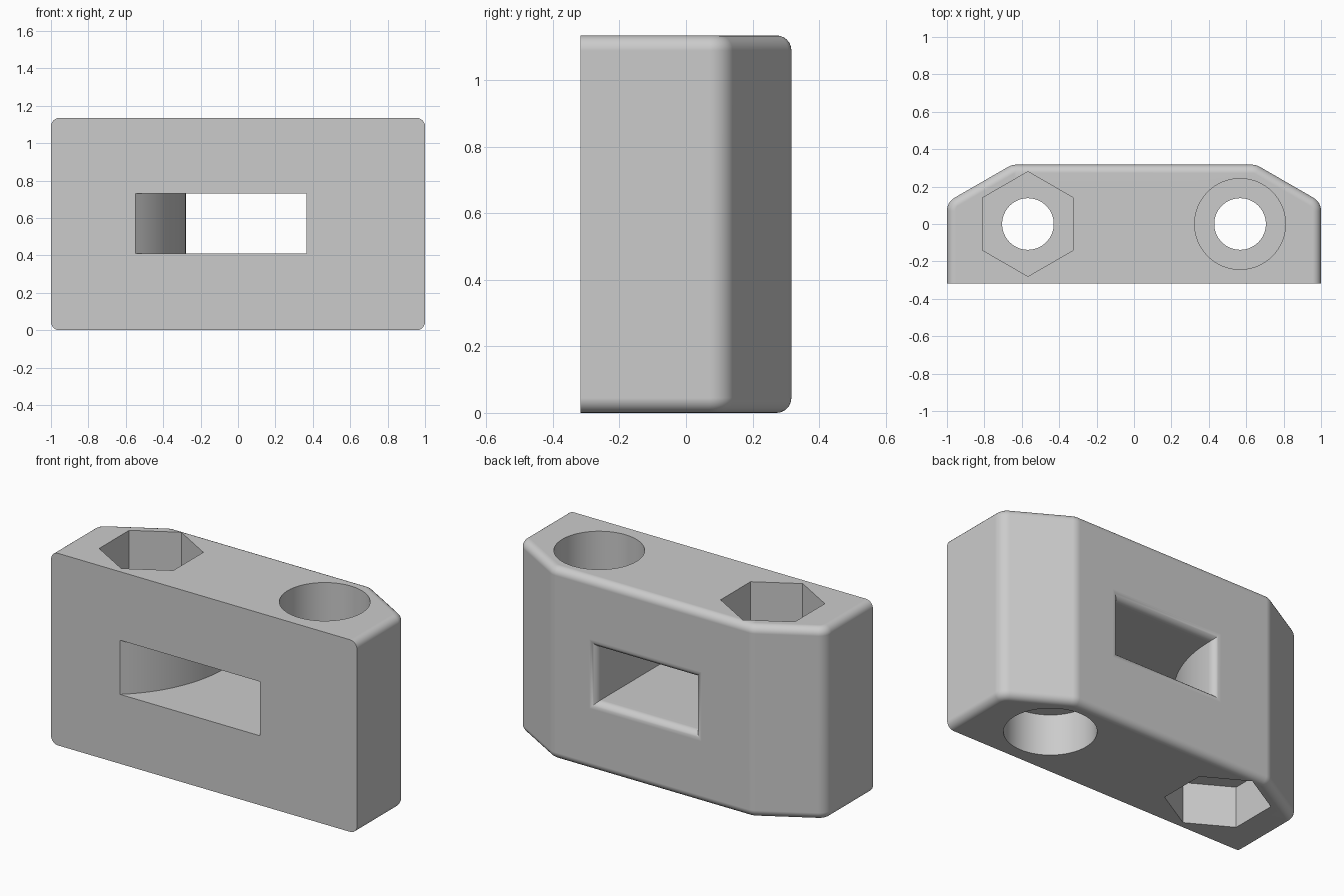
import bpy, bmesh, math
from mathutils import Vector

if "Cube" in bpy.data.objects:
    bpy.data.objects.remove(bpy.data.objects["Cube"])

HEIGHT, HALF_DEPTH, FILLET = 1.135, 0.317, 0.045
BOLT_X, BORE_R, SOCKET_R, SOCKET_DEPTH = 0.567, 0.138, 0.243, 0.24

grey = bpy.data.materials.new("plain_grey")
grey.use_nodes = True
colour = (0.6, 0.6, 0.6, 1)
grey.diffuse_color = colour
grey.node_tree.nodes["Principled BSDF"].inputs["Base Color"].default_value = colour


def make_object(name, bm):
    bmesh.ops.recalc_face_normals(bm, faces=bm.faces)
    mesh = bpy.data.meshes.new(name)
    bm.to_mesh(mesh)
    bm.free()
    mesh.materials.append(grey)
    obj = bpy.data.objects.new(name, mesh)
    bpy.context.collection.objects.link(obj)
    return obj


def rounded_corner(before, corner, after, radius, steps=6):
    """Points of an arc that rounds a corner of a plan outline."""
    a, b = (before - corner).normalized(), (after - corner).normalized()
    half = a.angle(b) / 2
    centre = corner + (a + b).normalized() * radius / math.sin(half)
    start = corner + a * radius / math.tan(half) - centre
    end = corner + b * radius / math.tan(half) - centre
    turn = math.pi - 2 * half
    points = []
    for i in range(steps + 1):
        t = i / steps
        points.append(centre + (start * math.sin((1 - t) * turn)
                                + end * math.sin(t * turn)) / math.sin(turn))
    return points


def prism(name, x, radius, sides, z0, z1):
    """Upright cutter; a six-sided one has its points towards front and back."""
    bm = bmesh.new()
    ring = [bm.verts.new((x + radius * math.sin(2 * math.pi * i / sides),
                          radius * math.cos(2 * math.pi * i / sides), z0))
            for i in range(sides)]
    face = bm.faces.new(ring)
    top = bmesh.ops.extrude_face_region(bm, geom=[face])["geom"]
    bmesh.ops.translate(bm, vec=(0, 0, z1 - z0),
                        verts=[v for v in top if isinstance(v, bmesh.types.BMVert)])
    return make_object(name, bm)


def window_cutter():
    """Opening lofted front to back: one curved wall and a flared rear rim."""
    x_left, x_right, z_low, z_high = -0.278, 0.365, 0.41, 0.73
    arc_r, flare_y = 0.775, HALF_DEPTH - FILLET
    front = -HALF_DEPTH
    depths = [front + (flare_y - front) * i / 16 for i in range(17)]
    depths += [flare_y + FILLET * math.sin(math.pi / 2 * i / 8) for i in range(1, 9)]
    bm = bmesh.new()
    rings = []

    def add_ring(y, shape_y):
        back = max(0, flare_y - shape_y)
        flare = min(FILLET, max(0, shape_y - flare_y))
        grow = FILLET - math.sqrt(max(0, FILLET ** 2 - flare ** 2))
        xl = x_left - (arc_r - math.sqrt(arc_r ** 2 - back ** 2)) - grow
        xr, lo, hi = x_right + grow, z_low - grow, z_high + grow
        rings.append([bm.verts.new((x, y, z))
                      for x, z in ((xl, lo), (xr, lo), (xr, hi), (xl, hi))])

    add_ring(front - 0.1, front)
    for y in depths:
        add_ring(y, y)
    add_ring(HALF_DEPTH + 0.1, HALF_DEPTH)
    for a, b in zip(rings, rings[1:]):
        for i in range(4):
            j = (i + 1) % 4
            bm.faces.new((a[i], a[j], b[j], b[i]))
    bm.faces.new(rings[0])
    bm.faces.new(rings[-1])
    return make_object("window_cutter", bm)


# Block: chamfered plan with softened corners, sharp front outline
corners = [Vector(p) for p in ((1, -HALF_DEPTH), (1, 0.117), (0.653, HALF_DEPTH),
                               (-0.653, HALF_DEPTH), (-1, 0.117), (-1, -HALF_DEPTH))]
outline = [corners[0]]
for i in range(1, 5):
    outline += rounded_corner(corners[i - 1], corners[i], corners[i + 1], 0.08)
outline.append(corners[-1])
bm = bmesh.new()
base = bm.faces.new([bm.verts.new((p.x, p.y, 0)) for p in outline])
top = bmesh.ops.extrude_face_region(bm, geom=[base])["geom"]
bmesh.ops.translate(bm, vec=(0, 0, HEIGHT),
                    verts=[v for v in top if isinstance(v, bmesh.types.BMVert)])
rim = [e for e in bm.edges
       if abs(e.verts[0].co.z - e.verts[1].co.z) < 0.01
       and max(v.co.y for v in e.verts) > 0.01 - HALF_DEPTH]
bmesh.ops.bevel(bm, geom=rim, offset=FILLET, segments=6, profile=0.5,
                affect='EDGES', clamp_overlap=False)
block = make_object("clamp_block", bm)

# Cutters: window, two bolt bores, and hex or round sockets at both ends
cutters = [window_cutter()]
for side, x, radius, sides in (("nut", -BOLT_X, 0.28, 6), ("head", BOLT_X, SOCKET_R, 64)):
    cutters.append(prism(side + "_bore", x, BORE_R, 64, -0.1, HEIGHT + 0.1))
    cutters.append(prism(side + "_socket_low", x, radius, sides, -0.1, SOCKET_DEPTH))
    cutters.append(prism(side + "_socket_top", x, radius, sides,
                         HEIGHT - SOCKET_DEPTH, HEIGHT + 0.1))

bpy.ops.object.select_all(action='DESELECT')
block.select_set(True)
bpy.context.view_layer.objects.active = block
for cutter in cutters:
    cut = block.modifiers.new(cutter.name, 'BOOLEAN')
    cut.operation, cut.solver, cut.object = 'DIFFERENCE', 'EXACT', cutter
    bpy.ops.object.modifier_apply(modifier=cut.name)
    bpy.data.objects.remove(cutter)

# Smooth fillets and bores, crisp edges elsewhere
bpy.ops.object.shade_smooth_by_angle(angle=math.radians(30))
weighted = block.modifiers.new("even_normals", 'WEIGHTED_NORMAL')
weighted.keep_sharp = True
